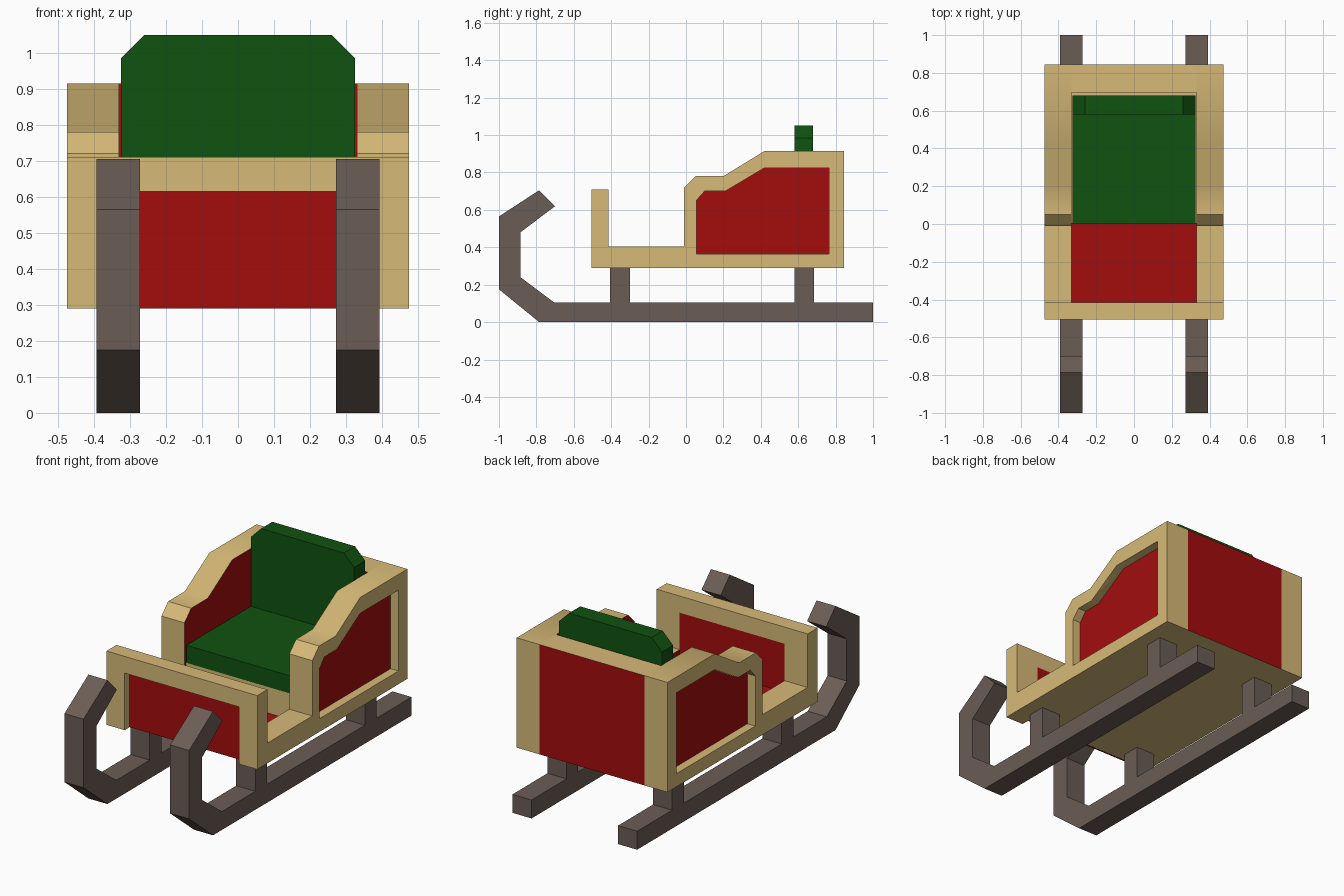
import bpy, bmesh, math

cube = bpy.data.objects.get("Cube")
if cube:
    bpy.data.objects.remove(cube, do_unlink=True)


def material(name, rgb):
    m = bpy.data.materials.new(name)
    m.use_nodes = True
    m.diffuse_color = (*rgb, 1)
    bsdf = next(n for n in m.node_tree.nodes if n.type == 'BSDF_PRINCIPLED')
    bsdf.inputs["Base Color"].default_value = (*rgb, 1)
    return m


TAN = material("tan_wood", (0.68, 0.49, 0.185))
RED = material("red_paint", (0.37, 0.004, 0.004))
GREEN = material("green_fabric", (0.005, 0.084, 0.005))
BROWN = material("dark_runner_wood", (0.147, 0.109, 0.09))


def prism(name, profile, axis, lo, hi, *mats):
    """Extrude a profile: (y, z) along x, or (x, z) along y."""
    bm = bmesh.new()

    def place(p, w):
        return (w, p[0], p[1]) if axis == 'x' else (p[0], w, p[1])
    a = [bm.verts.new(place(p, lo)) for p in profile]
    b = [bm.verts.new(place(p, hi)) for p in profile]
    bm.faces.new(a)
    bm.faces.new(b)
    for i in range(len(a)):
        j = (i + 1) % len(a)
        bm.faces.new((a[i], a[j], b[j], b[i]))
    bmesh.ops.recalc_face_normals(bm, faces=bm.faces)
    mesh = bpy.data.meshes.new(name)
    bm.to_mesh(mesh)
    bm.free()
    for m in mats:
        mesh.materials.append(m)
    ob = bpy.data.objects.new(name, mesh)
    bpy.context.collection.objects.link(ob)
    return ob


def box(name, x, y0, y1, z0, z1, *mats):
    """Box centred on x = 0 with half width x."""
    return prism(name, [(-x, z0), (x, z0), (x, z1), (-x, z1)], 'y', y0, y1, *mats)


def paint(ob, rule):
    for f in ob.data.polygons:
        f.material_index = 1 if rule(f) else 0


def activate(ob):
    bpy.ops.object.select_all(action='DESELECT')
    ob.select_set(True)
    bpy.context.view_layer.objects.active = ob


def arch(inner, top):
    """Front board outline, open at the bottom."""
    return [(-0.475, 0.29), (-inner, 0.29), (-inner, top), (inner, top),
            (inner, 0.29), (0.475, 0.29), (0.475, 0.71), (-0.475, 0.71)]


SIDE = [(-0.415, 0.29), (0.845, 0.29), (0.845, 0.915), (0.42, 0.915), (0.2, 0.78),
        (0.05, 0.78), (-0.01, 0.72), (-0.01, 0.405), (-0.415, 0.405)]
PANEL = [(0.055, 0.365), (0.765, 0.365), (0.765, 0.825), (0.42, 0.825),
         (0.21, 0.7), (0.1, 0.7), (0.055, 0.65)]
RUNNER = [(1, 0), (1, 0.105), (-0.705, 0.105), (-0.885, 0.24), (-0.885, 0.48),
          (-0.7, 0.62), (-0.785, 0.705), (-1, 0.565), (-1, 0.175), (-0.785, 0)]

for tag, s in (("left", 1), ("right", -1)):
    # Side wall with a recessed red panel outside and a red lining inside
    wall = prism(tag + "_side", SIDE, 'x', s * 0.33, s * 0.475, TAN, RED)
    cutter = prism(tag + "_panel_cutter", PANEL, 'x', s * 0.425, s * 0.6)
    cutter.hide_render = True
    mod = wall.modifiers.new("recess", 'BOOLEAN')
    mod.operation = 'DIFFERENCE'
    mod.object = cutter
    activate(wall)
    bpy.ops.object.modifier_apply(modifier=mod.name)
    bpy.data.objects.remove(cutter, do_unlink=True)
    paint(wall, lambda f: abs(f.normal.x) > 0.9 and abs(f.center.x) < 0.44)
    bpy.ops.object.shade_smooth_by_angle(angle=math.radians(35))

    # Runner with its two posts
    x0, x1 = s * 0.2725, s * 0.3925
    prism(tag + "_runner", RUNNER, 'x', x0, x1, BROWN)
    for part, y0, y1 in (("front", -0.405, -0.3), ("rear", 0.58, 0.685)):
        post = [(y0, 0.1), (y1, 0.1), (y1, 0.295), (y0, 0.295)]
        prism(f"{tag}_{part}_post", post, 'x', x0, x1, BROWN)

# Front board: two arched layers around a red panel
prism("front_board_outer", arch(0.36, 0.615), 'y', -0.505, -0.455, TAN)
prism("front_board_inner", arch(0.33, 0.615), 'y', -0.455, -0.415, TAN)
box("front_panel_outer", 0.36, -0.46, -0.452, 0.29, 0.615, RED)
box("front_panel_inner", 0.33, -0.453, -0.415, 0.291, 0.615, RED)

# Floor and back wall: tan edges, red painted faces
floor = box("floor", 0.33, -0.45, 0.845, 0.29, 0.34, TAN, RED)
paint(floor, lambda f: f.normal.z > 0.5 or f.normal.y > 0.5)
back = box("back_wall", 0.33, 0.695, 0.845, 0.34, 0.915, TAN, RED)
paint(back, lambda f: abs(f.normal.y) > 0.5)

# Seat base and cushions
box("seat_base", 0.33, 0.003, 0.695, 0.34, 0.49, TAN)
box("seat_cushion", 0.325, 0, 0.58, 0.49, 0.59, GREEN)
prism("back_cushion", [(-0.325, 0.49), (0.325, 0.49), (0.325, 0.985), (0.26, 1.05),
                       (-0.26, 1.05), (-0.325, 0.985)], 'y', 0.58, 0.68, GREEN)
